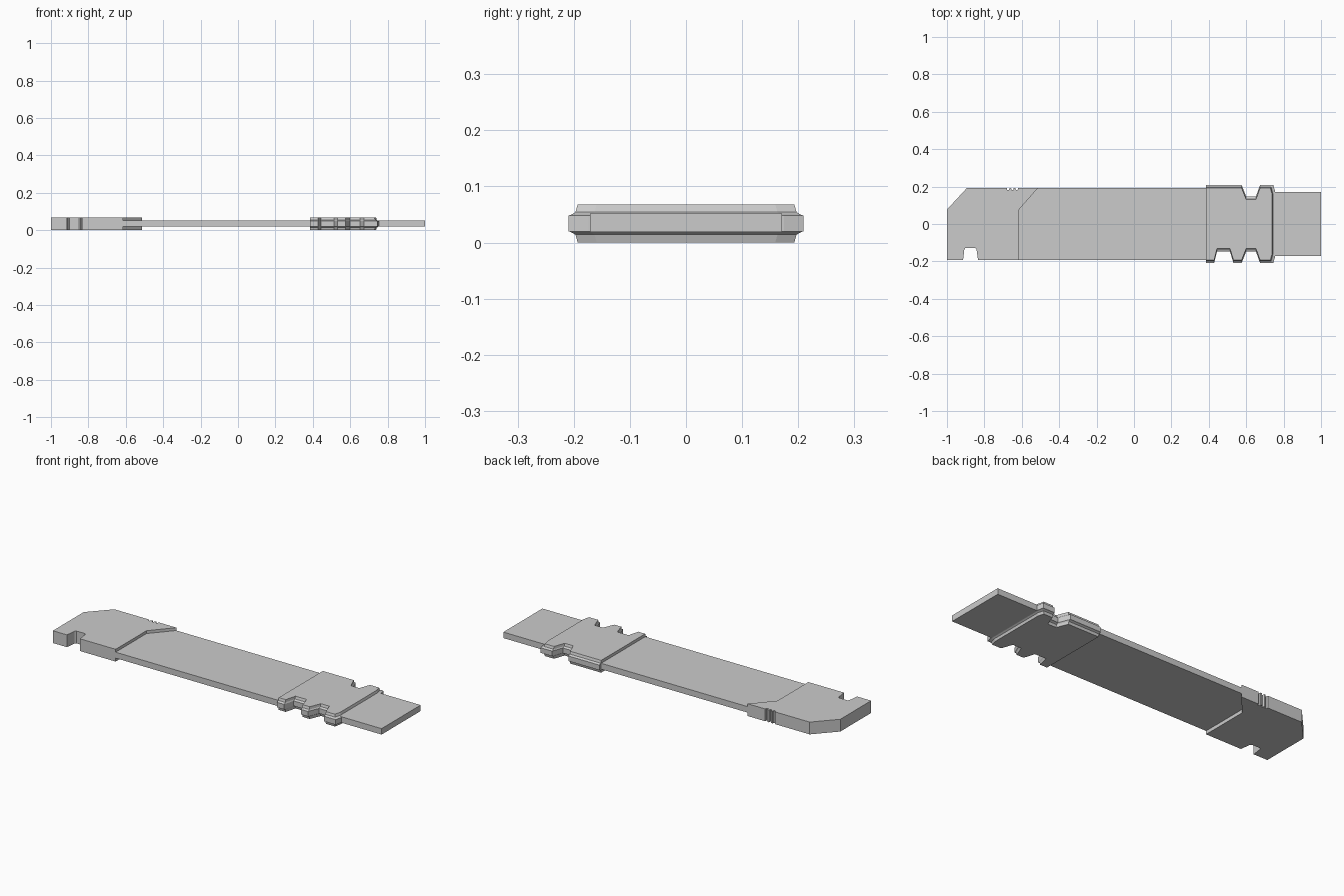
import bpy, bmesh

if "Cube" in bpy.data.objects:
    bpy.data.objects.remove(bpy.data.objects["Cube"])


def loft(name, layers):
    """Stack matching outlines (z, points) into a closed solid."""
    bm = bmesh.new()
    rings = [[bm.verts.new((x, y, z)) for x, y in pts] for z, pts in layers]
    n = len(rings[0])
    for a, b in zip(rings, rings[1:]):
        for i in range(n):
            j = (i + 1) % n
            bm.faces.new((a[i], a[j], b[j], b[i]))
    bm.faces.new(rings[0][::-1])
    bm.faces.new(rings[-1])
    bmesh.ops.recalc_face_normals(bm, faces=bm.faces)
    mesh = bpy.data.meshes.new(name)
    bm.to_mesh(mesh)
    bm.free()
    obj = bpy.data.objects.new(name, mesh)
    bpy.context.collection.objects.link(obj)
    return obj


def plate(name, pts, z0, z1):
    return loft(name, [(z0, pts), (z1, pts)])


TOP, LOW, HIGH, W = 0.068, 0.019, 0.052, 0.193

# Thick end block: hooked notch in front, cut corner and three grooves behind
head = [(-1, -W), (-0.914, -W), (-0.907, -0.135), (-0.901, -0.128),
        (-0.849, -0.128), (-0.842, -0.135), (-0.834, -W),
        (-0.615, -W), (-0.615, 0.077), (-0.513, W)]
for x in (-0.627, -0.650, -0.673):
    head += [(x + 0.007, W), (x + 0.005, W - 0.011),
             (x - 0.005, W - 0.011), (x - 0.007, W)]
head += [(-0.893, W), (-1, 0.077)]
plate("end_block", head, 0, TOP)

# Thin long body, meeting the block along its slanted edge
plate("body", [(-0.615, -W), (0.385, -W), (0.385, W), (-0.513, W),
               (-0.615, 0.077)], LOW, HIGH)

# Narrower end tongue
plate("tongue", [(0.735, -0.171), (1, -0.171), (1, 0.171), (0.735, 0.171)],
      LOW, HIGH)

# Collar with notched sides and hollow chamfers above and below
E, D = 0.209, 0.147
collar = [(0.385, -E), (0.428, -E), (0.444, -D), (0.513, -D), (0.532, -E),
          (0.575, -E), (0.600, -D), (0.652, -D), (0.674, -E), (0.745, -E),
          (0.754, -0.175), (0.754, 0.175), (0.745, E), (0.674, E), (0.652, D),
          (0.600, D), (0.575, E), (0.385, E)]


def inset(d):
    return [(x - (d if x > 0.74 else 0), y - d if y > 0 else y + d)
            for x, y in collar]


chamfer = [(0, 0.016), (0.014, 0.012), (0.018, 0.005), (0.020, 0)]
layers = [(z, inset(d)) for z, d in chamfer]
layers += [(TOP - z, inset(d)) for z, d in reversed(chamfer)]
loft("collar", layers)
